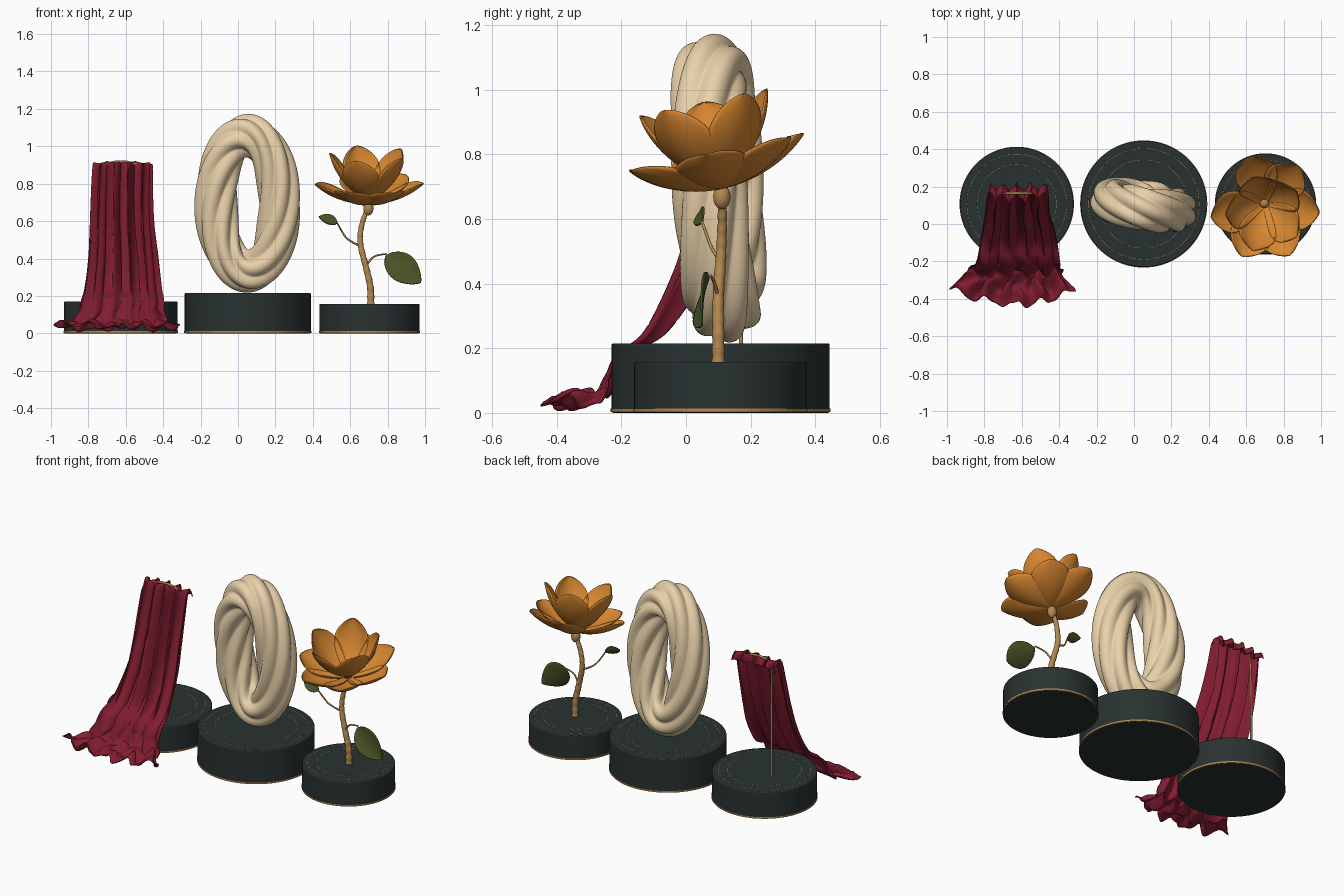
import bpy, bmesh, math
from math import sin, cos, pi, radians
from mathutils import Vector, Matrix

if "Cube" in bpy.data.objects:
    bpy.data.objects.remove(bpy.data.objects["Cube"])


def mat(name, c):
    m = bpy.data.materials.new(name)
    m.diffuse_color = (*c, 1)
    m.use_nodes = True
    m.node_tree.nodes["Principled BSDF"].inputs["Base Color"].default_value = m.diffuse_color
    return m


DARK = mat("dark_slate", (0.022, 0.031, 0.031))
GOLD = mat("gold", (0.45, 0.25, 0.08))
CREAM = mat("cream", (0.82, 0.64, 0.40))
RED = mat("crimson", (0.22, 0.012, 0.03))
ORANGE = mat("orange", (0.68, 0.24, 0.03))
GREEN = mat("leaf_green", (0.07, 0.09, 0.02))


def finish(o, m, angle=50):
    o.data.materials.append(m)
    bpy.ops.object.select_all(action='DESELECT')
    o.select_set(True)
    bpy.context.view_layer.objects.active = o
    bpy.ops.object.shade_smooth_by_angle(angle=radians(angle))
    return o


def grid(name, f, nu, nv, m, close=False, thick=0):
    """Surface from f(u, v) with u, v in 0..1; close wraps both directions."""
    cu, cv = (nu, nv) if close else (nu + 1, nv + 1)
    vs = [f(i / nu, j / nv) for i in range(cu) for j in range(cv)]
    fs = [(i * cv + j, (i + 1) % cu * cv + j, (i + 1) % cu * cv + (j + 1) % cv, i * cv + (j + 1) % cv)
          for i in range(nu) for j in range(nv)]
    me = bpy.data.meshes.new(name)
    me.from_pydata(vs, [], fs)
    bm = bmesh.new()
    bm.from_mesh(me)
    bmesh.ops.recalc_face_normals(bm, faces=bm.faces)
    bm.to_mesh(me)
    bm.free()
    o = bpy.data.objects.new(name, me)
    bpy.context.collection.objects.link(o)
    finish(o, m, 80)
    if thick:
        s = o.modifiers.new("thickness", 'SOLIDIFY')
        s.thickness, s.offset = thick, 0
    return o


def spline(pts, t):
    """Catmull-Rom through tuples of any length, t in 0..1."""
    x = t * (len(pts) - 1)
    i = min(int(x), len(pts) - 2)
    k = x - i
    a, b, c, d = (pts[max(0, min(len(pts) - 1, i + n))] for n in (-1, 0, 1, 2))
    return [0.5 * (2 * q + (r - p) * k + (2 * p - 5 * q + 4 * r - s) * k * k + (3 * q - p - 3 * r + s) * k ** 3)
            for p, q, r, s in zip(a, b, c, d)]


def tube(name, pts, r0, r1, m, ridge=0):
    cu = bpy.data.curves.new(name, 'CURVE')
    cu.dimensions, cu.bevel_depth, cu.bevel_resolution, cu.use_fill_caps = '3D', 1, 3, True
    n = 60
    sp = cu.splines.new('POLY')
    sp.points.add(n)
    for i, p in enumerate(sp.points):
        t = i / n
        p.co = (*spline(pts, t), 1)
        p.radius = (r0 + (r1 - r0) * t) * (1 + ridge * sin(t * 75))
    cu.materials.append(m)
    o = bpy.data.objects.new(name, cu)
    bpy.context.collection.objects.link(o)
    return o


def cylinder(name, x, y, z0, z1, r, m, bevel=0):
    bpy.ops.mesh.primitive_cylinder_add(vertices=96, radius=r, depth=z1 - z0, location=(x, y, (z0 + z1) / 2))
    o = bpy.context.object
    o.name = name
    finish(o, m)
    if bevel:
        b = o.modifiers.new("bevel", 'BEVEL')
        b.width, b.segments = bevel, 3
    return o


# Plinths with a gold foot band and inlaid rings
for side, x, r, h in (("left", -0.627, 0.303, 0.17), ("middle", 0.052, 0.337, 0.215), ("right", 0.703, 0.268, 0.157)):
    cylinder(side + "_plinth", x, 0.107, 0, h, r, DARK, 0.005)
    cylinder(side + "_foot_band", x, 0.107, 0.003, 0.013, r + 0.003, GOLD)
    for k in (0.7, 0.88):
        bpy.ops.mesh.primitive_torus_add(location=(x, 0.107, h - 0.001), major_radius=r * k, minor_radius=0.0015,
                                         major_segments=96, minor_segments=6)
        bpy.context.object.name = side + "_inlay_ring"
        finish(bpy.context.object, GOLD)


# Twisted oval ring: lobed section turning once around the loop
def ring(u, v):
    t, p = u * 2 * pi, v * 2 * pi
    r = 0.092 + 0.025 * math.sqrt(sin(3 * (p + t) + 0.5) ** 2 + 0.02)
    return ((0.172 + r * cos(p)) * cos(t), -r * sin(p), (0.362 + r * cos(p)) * sin(t))


o = grid("twisted_ring", ring, 180, 120, CREAM, close=True)
o.location, o.rotation_euler = (0.052, 0.10, 0.695), (radians(3), 0, radians(-9))

# Drape: rows of centre y, z, half width, centre x, fold depth
rows = [(0.195, 0.875, 0.16, -0.62, 0.02), (0.178, 0.905, 0.158, -0.62, 0.028), (0.145, 0.90, 0.162, -0.62, 0.038),
        (0.11, 0.75, 0.165, -0.625, 0.043), (0.065, 0.58, 0.17, -0.625, 0.045), (0.0, 0.41, 0.185, -0.62, 0.04),
        (-0.095, 0.25, 0.205, -0.62, 0.028), (-0.19, 0.185, 0.22, -0.62, 0.016), (-0.23, 0.12, 0.23, -0.625, 0.018),
        (-0.27, 0.055, 0.25, -0.63, 0.026), (-0.34, 0.04, 0.28, -0.64, 0.03), (-0.425, 0.045, 0.345, -0.645, 0.03)]


def drape(u, v):
    y, z, w, x, a = spline(rows, u)
    s = 2 * v - 1
    ph = 2 * pi * 4.5 * v + 0.5 * sin(5 * v + 3 * u) + 0.4
    fold = sin(ph) + 0.25 * sin(2.3 * ph + 4 * u)
    low = max(0.0, min(1.0, (u - 0.68) / 0.15))           # puddle weight
    wr = sin(17 * v + 31 * u) * sin(23 * v - 26 * u) + 0.5 * sin(41 * v + 37 * u)
    flat = low * 0.8
    py = y + a * fold * (1 - 0.4 * low) + low * 0.012 * wr + low * 0.07 * s * s * (u - 0.68) / 0.32
    pz = z + a * fold * flat * 0.5 + low * 0.016 * wr
    if u < 0.2:
        pz += 0.006 * sin(ph) - 0.012 * s ** 4
    px = x + w * s + 0.25 * a * sin(2 * ph) * (1 - low) + low * 0.012 * sin(40 * u + 2 * s)
    return (px, py, max(0.008, pz))


grid("draped_cloth", drape, 120, 150, RED, thick=0.005)

# Stand holding the cloth
tube("stand_post", [(-0.72, 0.17, 0.165), (-0.72, 0.17, 0.55), (-0.72, 0.165, 0.90)], 0.006, 0.006, GOLD)
tube("stand_bar", [(-0.72, 0.165, 0.897), (-0.67, 0.165, 0.914), (-0.625, 0.165, 0.918), (-0.58, 0.165, 0.914),
                   (-0.525, 0.165, 0.897)], 0.007, 0.007, GOLD)


# Petals and leaves share one cupped blade
def blade(name, L, W, e0, e1, cup, m, mx, base=0.012, power=1.3, blunt=0.75):
    def f(u, v):
        s = 2 * v - 1
        u = 1 - (1 - u) ** 1.5                             # denser rows at the tip
        n = 20
        x = sum(cos(e0 + (e1 - e0) * u * (i + .5) / n) for i in range(n)) * L * u / n
        z = sum(sin(e0 + (e1 - e0) * u * (i + .5) / n) for i in range(n)) * L * u / n
        e = e0 + (e1 - e0) * u
        w = W * max(0, sin(pi * u ** power)) ** blunt + base * (1 - u)
        k = cup * w * s * s
        return mx @ Vector((x - sin(e) * k, w * s, z + cos(e) * k))
    return grid(name, f, 22, 14, m, thick=0.005)


bloom = Matrix.Translation((0.70, 0.11, 0.695)) @ Matrix.Rotation(radians(12), 4, 'X')
for az in (52, 105, 190, 245, 297, 355):
    mx = bloom @ Matrix.Rotation(radians(az), 4, 'Z')
    blade("outer_petal", 0.32, 0.108, radians(0), radians(42), 0.35, ORANGE, mx, 0.012, 1.5, 0.58)
for i in range(5):
    mx = bloom @ Matrix.Translation((0, 0, 0.012)) @ Matrix.Rotation(radians(36 + 72 * i), 4, 'Z')
    blade("inner_petal", 0.345, 0.098, radians(26), radians(76), 0.35, ORANGE, mx, 0.012, 1.5, 0.58)

# Flower heart and receptacle
for name, z, r, sz in (("flower_heart", 0.715, 0.026, 1), ("receptacle", 0.668, 0.027, 1.4)):
    bpy.ops.mesh.primitive_uv_sphere_add(segments=24, ring_count=12, radius=r, location=(0.697, 0.111, z))
    bpy.context.object.name = name
    bpy.context.object.scale.z = sz
    finish(bpy.context.object, GOLD)

# Stem and leaf stalks
tube("stem", [(0.71, 0.10, 0.15), (0.707, 0.10, 0.25), (0.683, 0.10, 0.36), (0.654, 0.108, 0.48),
              (0.662, 0.112, 0.58), (0.694, 0.113, 0.67)], 0.020, 0.013, GOLD, 0.06)
tube("large_leaf_stalk", [(0.683, 0.10, 0.36), (0.728, 0.085, 0.41), (0.795, 0.075, 0.425)], 0.006, 0.004, GOLD)
tube("small_leaf_stalk", [(0.645, 0.108, 0.47), (0.58, 0.08, 0.51), (0.53, 0.05, 0.59)], 0.006, 0.004, GOLD)


def leaf(name, start, tip, normal, W):
    d = Vector(tip) - Vector(start)
    X = d.normalized()
    Y = Vector(normal).cross(X).normalized()
    mx = Matrix.Translation(start) @ Matrix((X, Y, X.cross(Y))).transposed().to_4x4()
    blade(name, d.length, W, radians(8), radians(-8), 0.2, GREEN, mx, 0.004, 0.9)


leaf("large_leaf", (0.79, 0.07, 0.415), (0.978, 0.05, 0.27), (0.15, -0.97, 0.1), 0.076)
leaf("small_leaf", (0.53, 0.05, 0.59), (0.432, 0.045, 0.625), (0, -0.85, 0.5), 0.028)
